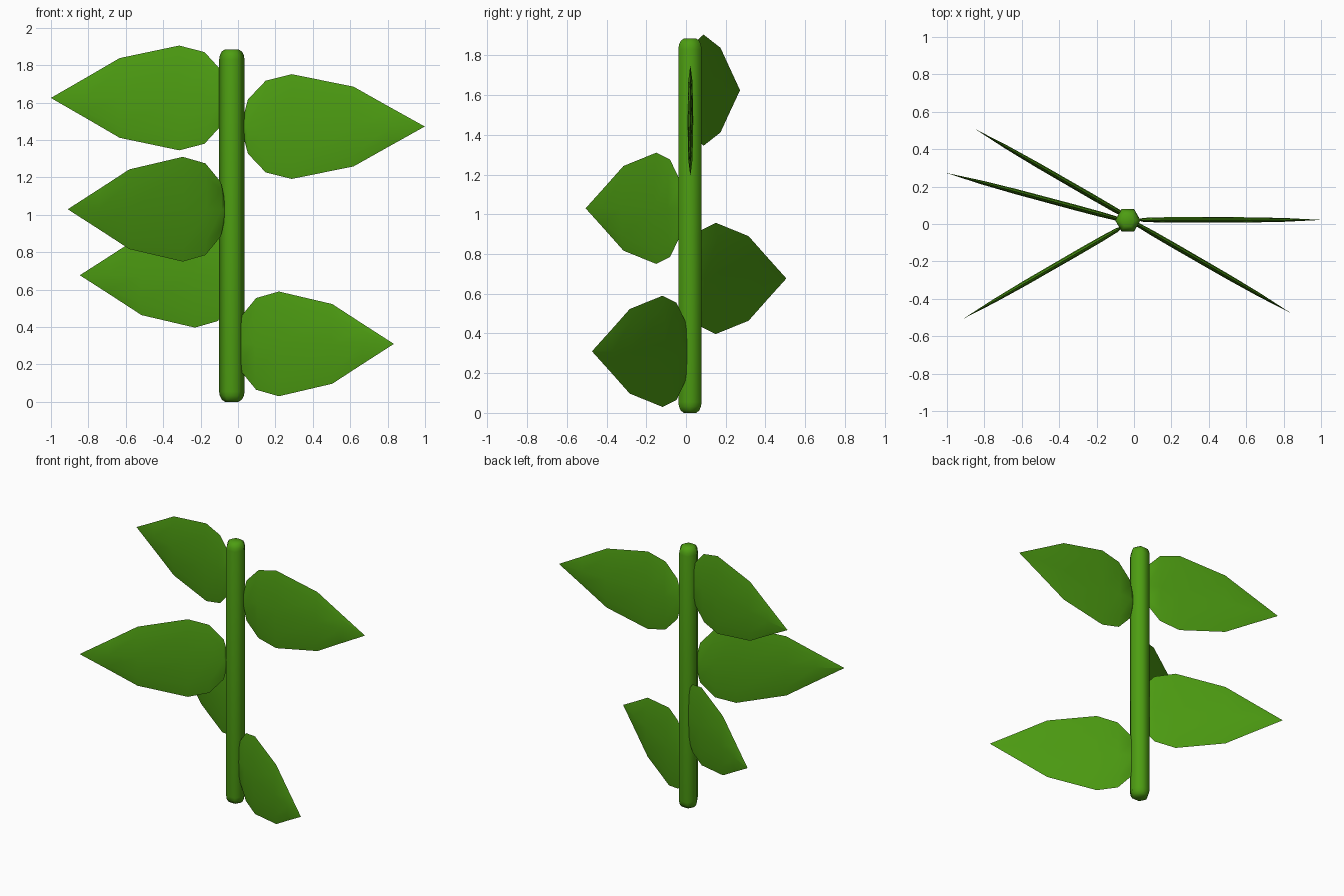
import bpy, bmesh
from math import cos, sin, pi, radians
from mathutils import Matrix, Vector

if "Cube" in bpy.data.objects:
    bpy.data.objects.remove(bpy.data.objects["Cube"])

green = bpy.data.materials.new("leaf_green")
green.diffuse_color = (0.075, 0.34, 0.006, 1)
green.use_nodes = True
green.node_tree.nodes["Principled BSDF"].inputs["Base Color"].default_value = green.diffuse_color


def loft(name, rings, smooth_angle):
    """Skin a list of closed rings and cap both ends."""
    bm = bmesh.new()
    loops = [[bm.verts.new(p) for p in ring] for ring in rings]
    n = len(loops[0])
    for a, b in zip(loops, loops[1:]):
        for i in range(n):
            j = (i + 1) % n
            bm.faces.new((a[i], a[j], b[j], b[i]))
    bm.faces.new(loops[0][::-1])
    bm.faces.new(loops[-1])
    bmesh.ops.remove_doubles(bm, verts=bm.verts, dist=0.0005)
    bmesh.ops.recalc_face_normals(bm, faces=bm.faces)
    mesh = bpy.data.meshes.new(name)
    bm.to_mesh(mesh)
    bm.free()
    mesh.materials.append(green)
    obj = bpy.data.objects.new(name, mesh)
    bpy.context.collection.objects.link(obj)
    bpy.ops.object.select_all(action='DESELECT')
    obj.select_set(True)
    bpy.context.view_layer.objects.active = obj
    bpy.ops.object.shade_smooth_by_angle(angle=radians(smooth_angle))
    return obj


# Six-sided stem with rounded ends
H = 1.885
ends = [(0.0, 0.036), (0.012, 0.054), (0.032, 0.064), (0.055, 0.068)]
profile = ends + [(H - z, r) for z, r in reversed(ends)]
loft("stem", [[(-0.033 + r * cos(i * pi / 3), 0.02 + r * sin(i * pi / 3), z)
               for i in range(6)] for z, r in profile], 65)

# Leaf stations: distance back from the tip, half width, half thickness
stations = [(0.965, 0.07, 0.006), (0.945, 0.145, 0.011), (0.85, 0.245, 0.014),
            (0.71, 0.28, 0.015), (0.38, 0.213, 0.014), (0.19, 0.106, 0.010),
            (0.0, 0.0004, 0.0004)]


def leaf(name, tip, angle):
    place = Matrix.Translation(tip) @ Matrix.Rotation(radians(angle), 4, 'Z')
    rings = [[place @ Vector((-d, t * sin(k * pi / 4), w * cos(k * pi / 4)))
              for k in range(8)] for d, w, t in stations]
    loft(name, rings, 60)


# Leaves placed by their tips, pointing outward from the stem
for i, (tip, angle) in enumerate([
        ((0.833, -0.473, 0.31), -30),
        ((-0.845, 0.505, 0.677), 150),
        ((-0.91, -0.505, 1.03), 210),
        ((0.998, 0.022, 1.472), 0),
        ((-1.0, 0.272, 1.625), 165)]):
    leaf(f"leaf_{i + 1}", tip, angle)
